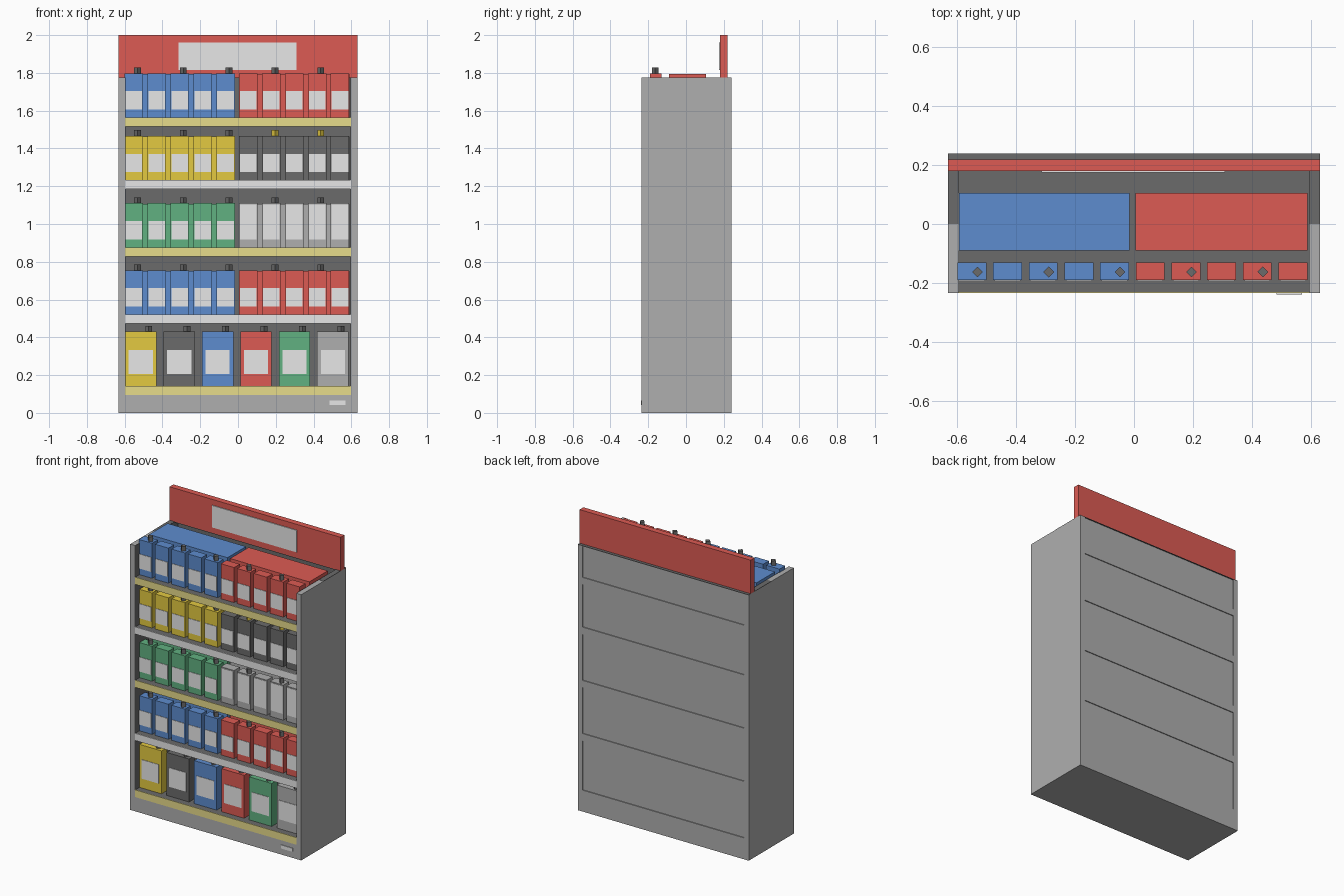
import bpy
import bmesh
from math import pi
from mathutils import Matrix, Vector

if "Cube" in bpy.data.objects:
    bpy.data.objects.remove(bpy.data.objects["Cube"], do_unlink=True)


def material(name, r, g, b):
    m = bpy.data.materials.new(name)
    m.use_nodes = True
    m.diffuse_color = (r, g, b, 1)
    m.node_tree.nodes["Principled BSDF"].inputs["Base Color"].default_value = (r, g, b, 1)
    return m


GREY = material("cabinet grey", .43, .43, .43)
DARK = material("dark grey", .147, .147, .147)
WHITE = material("label white", .8, .8, .8)
RED = material("red", .72, .105, .088)
BLUE = material("blue", .11, .265, .62)
GREEN = material("green", .12, .44, .22)
YELLOW = material("yellow", .77, .585, .053)
CREAM = material("shelf edge yellow", .84, .75, .27)


def finish(name, bm, mat):
    mesh = bpy.data.meshes.new(name)
    bm.to_mesh(mesh)
    bm.free()
    mesh.materials.append(mat)
    ob = bpy.data.objects.new(name, mesh)
    bpy.context.collection.objects.link(ob)
    return ob


def box(name, mat, x, y, z):
    """Box from (min, max) ranges on each axis."""
    bm = bmesh.new()
    lo, hi = Vector((x[0], y[0], z[0])), Vector((x[1], y[1], z[1]))
    size = Matrix.Diagonal((*(hi - lo), 1))
    bmesh.ops.create_cube(bm, size=1, matrix=Matrix.Translation((lo + hi) / 2) @ size)
    return finish(name, bm, mat)


def cap(name, mat, x, y, z, height):
    """Four-sided screw cap with a corner facing front."""
    bm = bmesh.new()
    bmesh.ops.create_cone(bm, cap_ends=True, segments=4, radius1=.018, radius2=.018, depth=height,
                          matrix=Matrix.Translation((x, y, z + height / 2)))
    return finish(name, bm, mat)


W, INNER = .632, .597
FRONT, BACK, TOP = -.235, .24, 1.775
CAN_FRONT, CAN_BACK = -.19, -.13

# Cabinet shell
for side, s in (("right", -1), ("left", 1)):
    box(side + "_side_panel", GREY, sorted((s * INNER, s * W)), (FRONT, BACK), (0, TOP))
    box(side + "_inner_lining", DARK, sorted((s * (INNER - .002), s * INNER)),
        (FRONT + .005, .22), (.14, TOP))
    box(side + "_top_edge", DARK, sorted((s * INNER, s * W)), (0, .18), (TOP - .002, TOP + .001))
box("plinth", GREY, (-INNER, INNER), (FRONT, BACK), (0, .095))
box("back_panel", GREY, (-INNER, INNER), (.222, .234), (.05, TOP))
box("back_lining", DARK, (-INNER, INNER), (.215, .222), (.1, TOP))
box("back_top_edge", DARK, (-W, W), (.18, BACK), (TOP - .003, TOP + .001))
box("plinth_plate", WHITE, (.485, .57), (FRONT - .004, FRONT), (.042, .066))

# Header board
box("header_board", RED, (-W, W), (.18, .22), (TOP, 2))
box("header_panel", WHITE, (-.315, .31), (.175, .18), (1.815, 1.962))

# Shelves
shelf_tops = (.143, .521, .876, 1.232, 1.564)
for i, z in enumerate(shelf_tops):
    box("shelf", DARK, (-INNER, INNER), (FRONT + .004, .222), (z - .048, z))
    box("shelf_front_edge", WHITE if i % 2 else CREAM, (-INNER, INNER),
        (FRONT, FRONT + .004), (z - .048, z))
    box("shelf_back_edge", GREY, (-INNER, INNER), (.222, BACK), (z - .048, z))


def can(name, mat, x, z, width, height, label, cap_mat=None, cap_x=0):
    """Can with a front label (x margin, low, high) and an optional cap."""
    margin, low, high = label
    box(name, mat, (x, x + width), (CAN_FRONT, CAN_BACK), (z, z + height))
    box(name + "_label", WHITE, (x + margin, x + width - margin),
        (CAN_FRONT - .003, CAN_FRONT), (z + low, z + high))
    if cap_mat:
        cap(name + "_cap", cap_mat, x + cap_x, -.163, z + height - .003, .034)


# Large cans on the bottom shelf
for i, mat in enumerate((YELLOW, DARK, BLUE, RED, GREEN, GREY)):
    can("large_can", mat, -.598 + i * .2035, shelf_tops[0], .166, .287,
        (.019, .064, .191), DARK, .125)

# Small cans: left half, right half and the stock behind each half
rows = ((BLUE, RED, DARK), (GREEN, GREY, DARK), (YELLOW, DARK, YELLOW), (BLUE, RED, DARK))
for z, (first, second, second_cap) in zip(shelf_tops[1:], rows):
    for i in range(10):
        mat = first if i < 5 else second
        cap_mat = None if i % 2 else (DARK if i < 5 else second_cap)
        high = .228 if mat == GREY else .139
        can("small_can", mat, -.6 + i * .1212, z, .098, .234, (.005, .042, high), cap_mat, .068)
    box("rear_stock_right", first, (-.594, -.015), (-.09, .105), (z, z + .23))
    box("rear_stock_left", second, (.005, .59), (-.09, .105), (z, z + .23))
